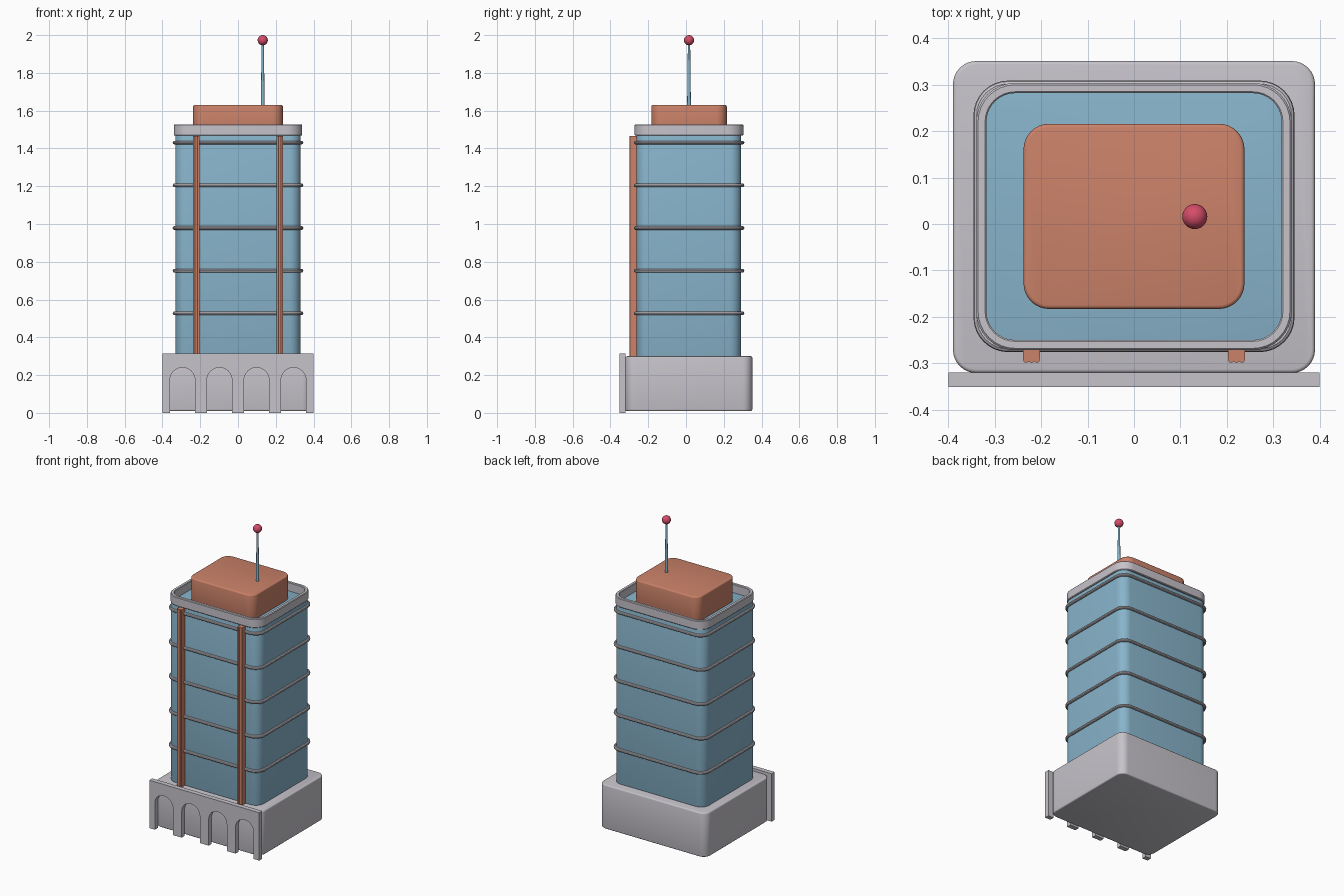
import bpy, bmesh, math

if "Cube" in bpy.data.objects:
    bpy.data.objects.remove(bpy.data.objects["Cube"])


def material(name, rgb):
    m = bpy.data.materials.new(name)
    m.diffuse_color = (*[(c / 255 / 12.92 if c < 10 else ((c / 255 + 0.055) / 1.055) ** 2.4) for c in rgb], 1)
    m.use_nodes = True
    m.node_tree.nodes["Principled BSDF"].inputs["Base Color"].default_value = m.diffuse_color
    return m


STONE = material("pale_stone", (198, 195, 202))
GLASS = material("blue_glass", (136, 180, 203))
CLAY = material("terracotta", (203, 130, 105))
RED = material("beacon_red", (212, 76, 104))


def finish(name, bm, mat):
    bmesh.ops.recalc_face_normals(bm, faces=bm.faces)
    me = bpy.data.meshes.new(name)
    bm.to_mesh(me)
    bm.free()
    me.materials.append(mat)
    ob = bpy.data.objects.new(name, me)
    bpy.context.collection.objects.link(ob)
    bpy.ops.object.select_all(action='DESELECT')
    ob.select_set(True)
    bpy.context.view_layer.objects.active = ob
    bpy.ops.object.shade_smooth_by_angle(angle=math.radians(35))
    return ob


def rounded_rect(x, y0, y1, r, z, seg=8):
    pts = []
    for k, (cx, cy) in enumerate([(x - r, y1 - r), (r - x, y1 - r), (r - x, y0 + r), (x - r, y0 + r)]):
        for i in range(seg + 1):
            a = math.pi / 2 * (k + i / seg)
            pts.append((cx + r * math.cos(a), cy + r * math.sin(a), z))
    return pts


def loft(name, x, y0, y1, r, profile, mat, closed=False):
    """Sweep an (outward offset, height) profile around a rounded rectangle."""
    bm = bmesh.new()
    rows = [[bm.verts.new(p) for p in rounded_rect(x + o, y0 - o, y1 + o, r + o, z)] for o, z in profile]
    n = len(rows[0])
    for a, b in zip(rows, rows[1:] + (rows[:1] if closed else [])):
        for i in range(n):
            bm.faces.new((a[i], a[(i + 1) % n], b[(i + 1) % n], b[i]))
    if not closed:
        bm.faces.new(rows[0][::-1])
        bm.faces.new(rows[-1])
    return finish(name, bm, mat)


def block(name, x, y0, y1, r, z0, z1, b, mat):
    steps = [math.radians(a) for a in (0, 30, 60, 90)]
    low = [(-b + b * math.sin(a), z0 + b - b * math.cos(a)) for a in steps]
    high = [(-b + b * math.cos(a), z1 - b + b * math.sin(a)) for a in steps]
    return loft(name, x, y0, y1, r, low + high, mat)


def extrude(name, points, direction, mat):
    bm = bmesh.new()
    face = bm.faces.new([bm.verts.new(p) for p in points])
    res = bmesh.ops.extrude_face_region(bm, geom=[face])
    bmesh.ops.translate(bm, vec=direction, verts=[v for v in res["geom"] if isinstance(v, bmesh.types.BMVert)])
    return finish(name, bm, mat)


# Podium, glass tower and rooftop block
block("podium", 0.39, -0.321, 0.351, 0.05, 0.01, 0.30, 0.008, STONE)
block("tower", 0.332, -0.262, 0.292, 0.06, 0.295, 1.472, 0.008, GLASS)
block("rooftop_block", 0.238, -0.183, 0.216, 0.055, 1.465, 1.63, 0.008, CLAY)

# Arcade plate with four open arches
outline = [(-0.4, 0.0), (-0.4, 0.315), (0.4, 0.315), (0.4, 0.0)]
for cx in (0.294, 0.098, -0.098, -0.294):
    outline.append((cx + 0.066, 0.0))
    for i in range(17):
        a = math.pi * i / 16
        outline.append((cx + 0.066 * math.cos(a), 0.174 + 0.066 * math.sin(a)))
    outline.append((cx - 0.066, 0.0))
extrude("arcade", [(x, -0.351, z) for x, z in outline], (0, 0.031, 0), STONE)

# Parapet ring around the roof
loft("parapet", 0.318, -0.25, 0.282, 0.062,
     [(0, 1.468), (0.018, 1.468), (0.022, 1.472), (0.022, 1.524), (0.018, 1.528), (0.003, 1.528), (0, 1.525)],
     STONE, closed=True)

# Floor bands
for k in range(5):
    z = 0.527 + 0.226 * k
    tube = [(0.01 * math.cos(math.tau * i / 10), z + 0.01 * math.sin(math.tau * i / 10)) for i in range(10)]
    loft("floor_band", 0.336, -0.266, 0.299, 0.065, tube, STONE, closed=True)

# Ribbed pilasters on the front
for s in (-1, 1):
    prof = [(0.018, -0.255), (0.018, -0.29)]
    for cx in (0.012, 0, -0.012):
        prof += [(cx + 0.006 * math.cos(a), -0.293 - 0.006 * math.sin(a))
                 for a in (math.pi * t / 6 for t in range(1, 6))]
    prof += [(-0.018, -0.29), (-0.018, -0.255)]
    extrude("pilaster", [(0.221 * s + x, y, 0.30) for x, y in prof], (0, 0, 1.167), CLAY)

# Mast and beacon
bm = bmesh.new()
bmesh.ops.create_cone(bm, cap_ends=True, segments=16, radius1=0.01, radius2=0.006, depth=0.34)
bmesh.ops.translate(bm, vec=(0.131, 0.016, 1.795), verts=bm.verts)
finish("mast", bm, GLASS)
bm = bmesh.new()
bmesh.ops.create_uvsphere(bm, u_segments=24, v_segments=16, radius=0.027)
bmesh.ops.translate(bm, vec=(0.131, 0.016, 1.973), verts=bm.verts)
finish("beacon", bm, RED)
